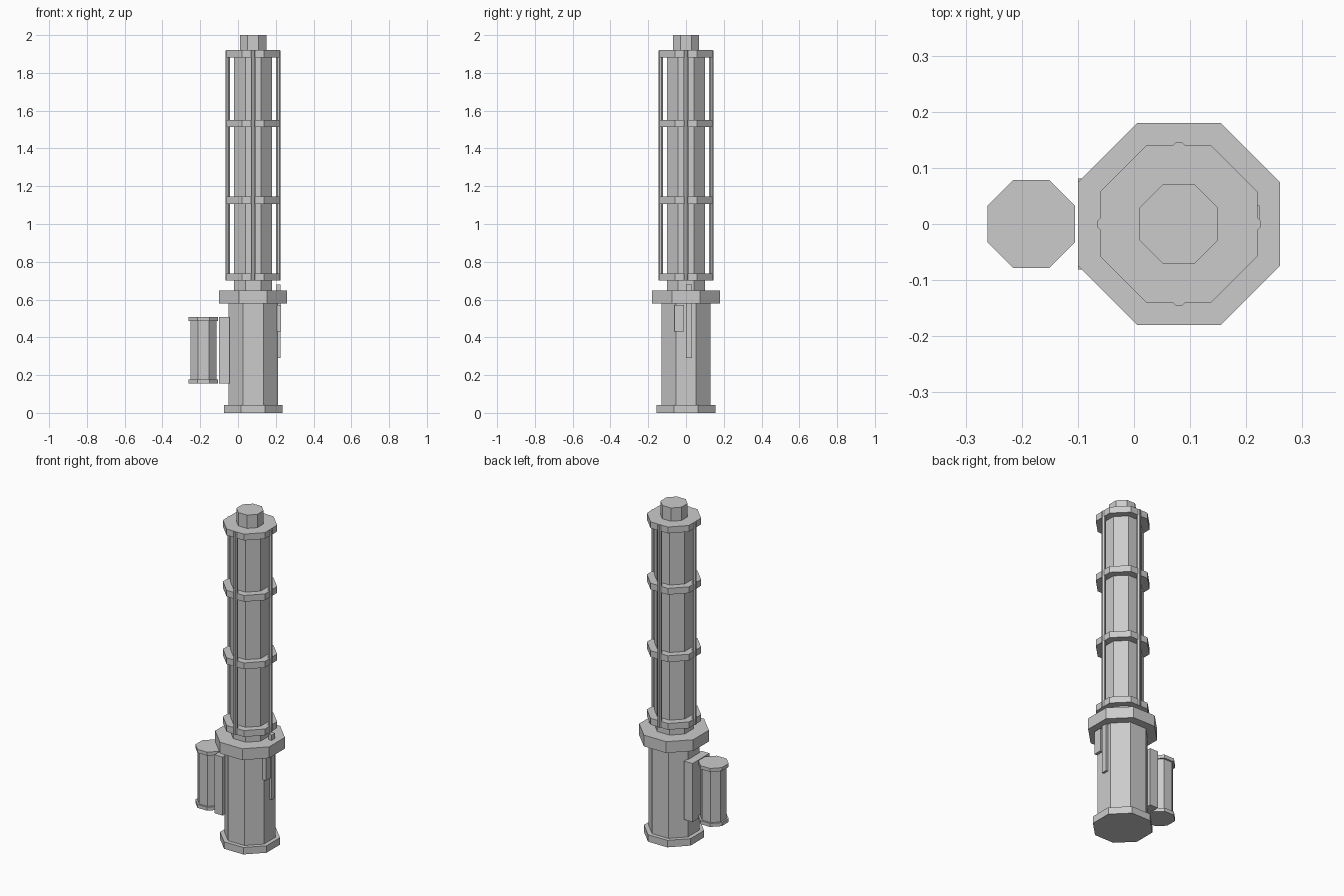
import bpy, math

if "Cube" in bpy.data.objects:
    bpy.data.objects.remove(bpy.data.objects["Cube"])

AXIS_X = 0.08      # main column axis
CAN_X = -0.183     # side canister axis


def prism(name, x, y, apothem, z0, z1, sides=8):
    """Upright prism with flat faces turned towards the axes."""
    bpy.ops.mesh.primitive_cylinder_add(
        vertices=sides, radius=apothem / math.cos(math.pi / sides), depth=z1 - z0,
        location=(x, y, (z0 + z1) / 2), rotation=(0, 0, math.pi / sides))
    ob = bpy.context.object
    ob.name = name
    bpy.ops.object.transform_apply(location=False, rotation=True, scale=True)
    return ob


def box(name, x, y, z):
    """Box from (min, max) ranges."""
    bpy.ops.mesh.primitive_cube_add(size=1, location=[sum(r) / 2 for r in (x, y, z)])
    ob = bpy.context.object
    ob.name = name
    ob.scale = [r[1] - r[0] for r in (x, y, z)]
    bpy.ops.object.transform_apply(location=False, rotation=False, scale=True)
    return ob


# Main column, bottom to top
for name, apothem, z0, z1 in (
        ("base_flange", 0.155, 0.0, 0.042),
        ("lower_body", 0.131, 0.042, 0.58),
        ("collar", 0.18, 0.58, 0.648),
        ("barrel", 0.10, 0.648, 1.90),
        ("top_cap", 0.07, 1.92, 2.0)):
    prism(name, AXIS_X, 0, apothem, z0, z1)

# Rings around the barrel
for i, z in enumerate((0.70, 1.107, 1.513, 1.882)):
    prism(f"barrel_ring_{i + 1}", AXIS_X, 0, 0.14, z, z + 0.038)

# Four guard rods threaded through the rings
for i in range(4):
    a = i * math.pi / 2
    prism(f"guard_rod_{i + 1}", AXIS_X + 0.134 * math.cos(a), 0.134 * math.sin(a),
          0.012, 0.70, 1.918)

# Side canister with end caps and mounting bracket
prism("canister_body", CAN_X, 0, 0.068, 0.175, 0.487)
prism("canister_bottom_cap", CAN_X, 0, 0.078, 0.155, 0.176)
prism("canister_top_cap", CAN_X, 0, 0.078, 0.486, 0.507)
box("canister_bracket", (-0.10, -0.045), (-0.081, 0.081), (0.155, 0.507))

# Latch lever and switch plate on the right side
box("latch_lever", (0.203, 0.224), (0.0, 0.033), (0.29, 0.68))
box("switch_plate", (0.203, 0.228), (-0.06, -0.011), (0.43, 0.57))
